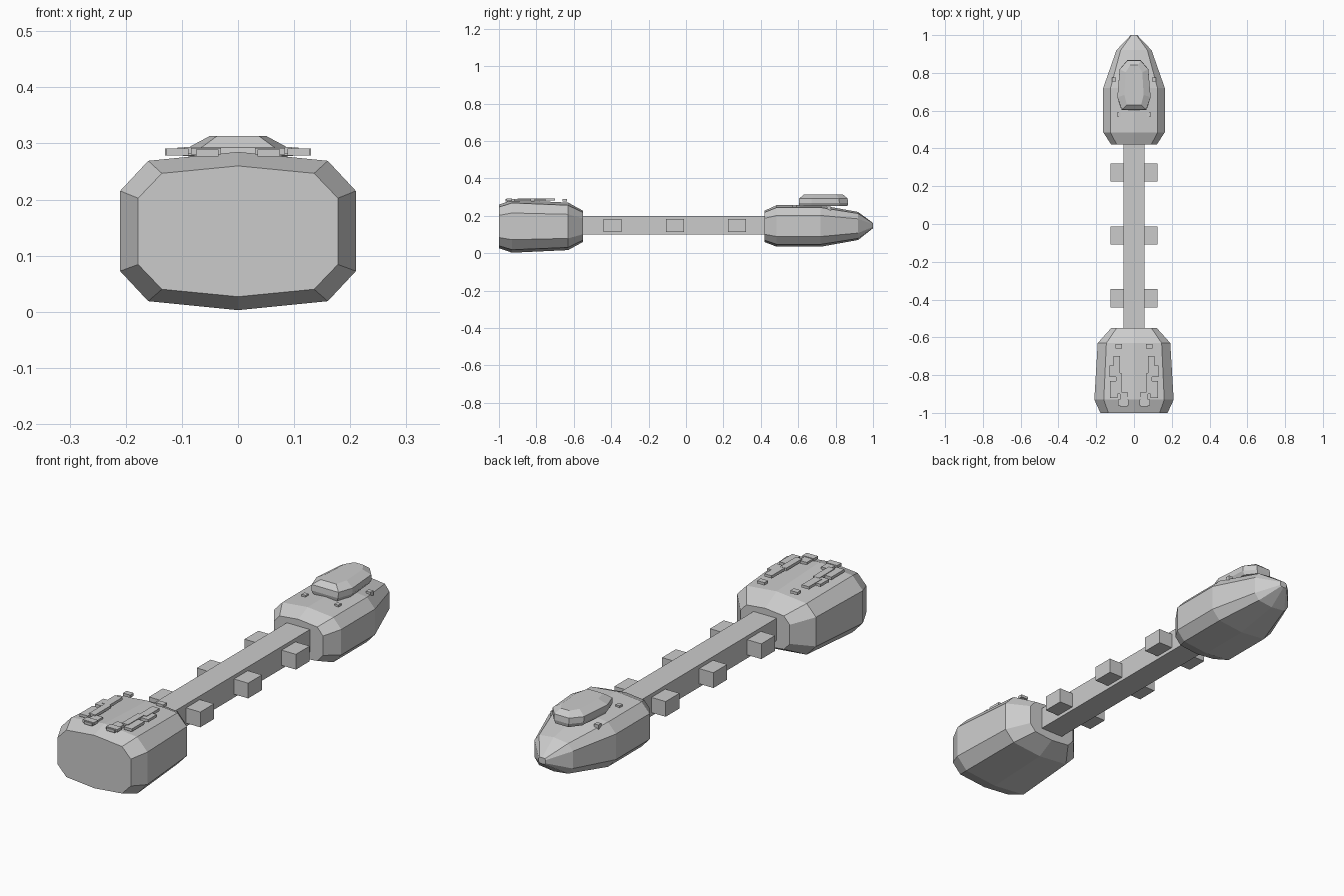
import bpy, bmesh

if "Cube" in bpy.data.objects:
    bpy.data.objects.remove(bpy.data.objects["Cube"])

# Half cross-section shared by both hulls, as fractions of half width / half height
HALF = [(0, 1), (0.762, 0.887), (1, 0.507), (1, -0.507), (0.762, -0.887), (0, -1)]
PROFILE = HALF + [(-x, z) for x, z in HALF[-2:0:-1]]


def loft(name, rings):
    """Skin a list of equal-length point rings and cap both ends."""
    bm = bmesh.new()
    loops = [[bm.verts.new(p) for p in ring] for ring in rings]
    n = len(loops[0])
    for a, b in zip(loops, loops[1:]):
        for i in range(n):
            j = (i + 1) % n
            bm.faces.new((a[i], a[j], b[j], b[i]))
    bm.faces.new(loops[0])
    bm.faces.new(loops[-1])
    bmesh.ops.recalc_face_normals(bm, faces=bm.faces)
    mesh = bpy.data.meshes.new(name)
    bm.to_mesh(mesh)
    bm.free()
    obj = bpy.data.objects.new(name, mesh)
    bpy.context.collection.objects.link(obj)
    return obj


def hull(name, stations):
    """Stations are (y, half width, half height, centre z)."""
    return loft(name, [[(x * w, y, c + z * h) for x, z in PROFILE]
                       for y, w, h, c in stations])


def box(name, x0, x1, y0, y1, z0, z1):
    base = [(x0, y0), (x1, y0), (x1, y1), (x0, y1)]
    return loft(name, [[(x, y, z) for x, y in base] for z in (z0, z1)])


def box_pair(name, x0, x1, *rest):
    box(name + "_right", x0, x1, *rest)
    box(name + "_left", -x1, -x0, *rest)


# Engine block and nose section
hull("engine_block", [(-1.0, 0.178, 0.1165, 0.1435), (-0.93, 0.21, 0.141, 0.144),
                      (-0.63, 0.192, 0.127, 0.144), (-0.55, 0.12, 0.083, 0.144)])
hull("nose_section", [(0.42, 0.12, 0.084, 0.144), (0.485, 0.163, 0.111, 0.146),
                      (0.72, 0.163, 0.111, 0.146), (0.92, 0.093, 0.075, 0.146),
                      (1.0, 0.017, 0.014, 0.148)])

# Connecting spine with cargo pods
box("spine", -0.056, 0.056, -0.58, 0.45, 0.1, 0.198)
for i, y in enumerate((-0.393, -0.06, 0.272)):
    box_pair(f"cargo_pod_{i}", 0.05, 0.125, y - 0.048, y + 0.048, 0.115, 0.182)

# Bridge on top of the nose
half = [(0.065, 0.603), (0.088, 0.67), (0.076, 0.82), (0.036, 0.867)]
outline = half + [(-x, y) for x, y in reversed(half)]
levels = [(0.252, 0.88, 0.97), (0.268, 1, 1), (0.293, 1, 0.98), (0.313, 0.58, 0.8)]
loft("bridge", [[(x * sx, 0.735 + (y - 0.735) * sy, z) for x, y in outline]
                for z, sx, sy in levels])

# Small sensor blocks on the nose
box_pair("sensor_front", 0.095, 0.116, 0.755, 0.775, 0.22, 0.25)
box_pair("sensor_rear", 0.07, 0.09, 0.57, 0.59, 0.235, 0.257)

# Raised deck plates on the engine block: x0, x1, y0, y1, top z
plates = [(0.063, 0.098, -0.66, -0.635, 0.290),
          (0.073, 0.108, -0.79, -0.70, 0.293),
          (0.075, 0.130, -0.81, -0.75, 0.291),
          (0.065, 0.095, -0.90, -0.79, 0.294),
          (0.088, 0.127, -0.92, -0.83, 0.291),
          (0.035, 0.075, -0.965, -0.89, 0.289),
          (0.030, 0.084, -0.96, -0.93, 0.292)]
for i, (x0, x1, y0, y1, top) in enumerate(plates):
    box_pair(f"deck_plate_{i}", x0, x1, y0, y1, top - 0.012, top)
